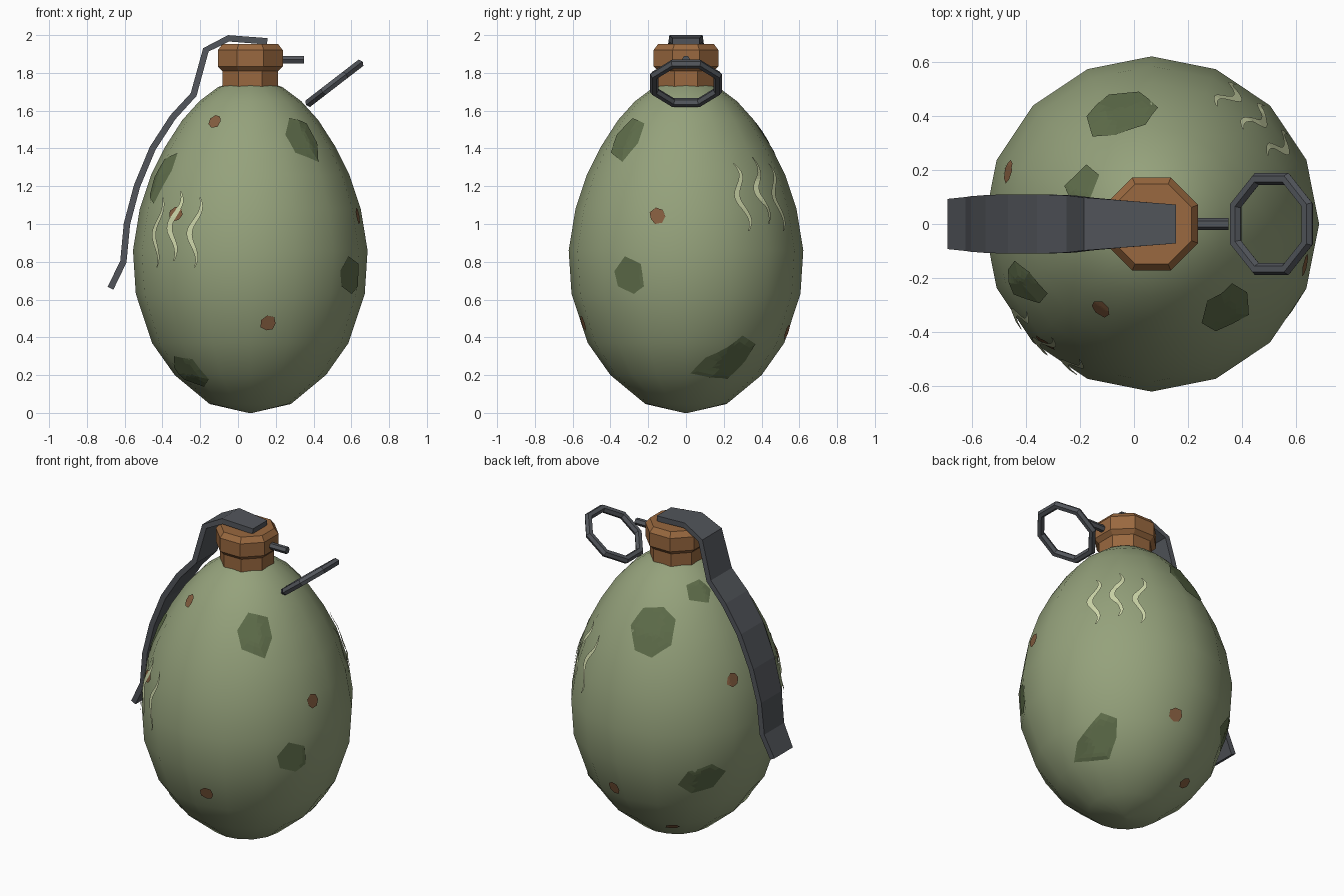
import bpy, random
from math import sin, cos, pi, radians, atan2
from mathutils import Vector
from mathutils.bvhtree import BVHTree

if "Cube" in bpy.data.objects:
    bpy.data.objects.remove(bpy.data.objects["Cube"])

random.seed(4)
CX = 0.065  # body axis


def material(name, rgb):
    m = bpy.data.materials.new(name)
    m.diffuse_color = (*rgb, 1)
    m.use_nodes = True
    m.node_tree.nodes["Principled BSDF"].inputs["Base Color"].default_value = m.diffuse_color
    return m


OLIVE = material("olive", (0.30, 0.36, 0.20))
MOSS = material("moss", (0.115, 0.155, 0.07))
RUST = material("rust", (0.23, 0.11, 0.05))
COPPER = material("copper", (0.32, 0.14, 0.05))
STEEL = material("steel", (0.085, 0.092, 0.105))
PALE = material("pale_green", (0.62, 0.68, 0.40))


def add(name, verts, faces, mat, smooth=False):
    me = bpy.data.meshes.new(name)
    me.from_pydata([tuple(v) for v in verts], [], faces)
    me.materials.append(mat)
    for p in me.polygons:
        p.use_smooth = smooth
    ob = bpy.data.objects.new(name, me)
    bpy.context.collection.objects.link(ob)
    return ob


def lathe(name, profile, n, mat, phase=0.0, smooth=False):
    verts, faces = [], []
    for r, z in profile:
        for i in range(n):
            a = phase + 2 * pi * i / n
            verts.append((CX + r * cos(a), r * sin(a), z))
    for k in range(len(profile) - 1):
        for i in range(n):
            j = (i + 1) % n
            faces.append((k * n + i, k * n + j, (k + 1) * n + j, (k + 1) * n + i))
    faces.append(tuple(reversed(range(n))))
    faces.append(tuple(range((len(profile) - 1) * n, len(profile) * n)))
    return add(name, verts, faces, mat, smooth)


# Egg-shaped body, 16 sides
egg = [(0.01, 0.0), (0.215, 0.047), (0.40, 0.2), (0.52, 0.37), (0.606, 0.63), (0.621, 0.86),
       (0.585, 1.08), (0.525, 1.26), (0.45, 1.41), (0.36, 1.55), (0.27, 1.65), (0.17, 1.725), (0.10, 1.75)]
body = lathe("egg_body", egg, 16, OLIVE, 0, True)
tree = BVHTree.FromPolygons([v.co.copy() for v in body.data.vertices],
                            [tuple(p.vertices) for p in body.data.polygons])

# Octagonal copper neck and cap
k = 1 / cos(pi / 8)
lathe("neck", [(0.148 * k, 1.72), (0.148 * k, 1.815), (0.13 * k, 1.825)], 8, COPPER, pi / 8)
lathe("cap", [(0.148 * k, 1.81), (0.172 * k, 1.835), (0.172 * k, 1.92), (0.148 * k, 1.952)], 8, COPPER, pi / 8)

# Safety lever: flat strip bent along a side path, (x, z, half width)
path = [(0.155, 1.967, 0.072), (-0.05, 1.983, 0.088), (-0.17, 1.922, 0.098), (-0.235, 1.685, 0.106),
        (-0.345, 1.565, 0.11), (-0.452, 1.40, 0.11), (-0.535, 1.20, 0.107), (-0.588, 1.0, 0.103),
        (-0.607, 0.80, 0.10), (-0.675, 0.66, 0.093)]
verts, faces = [], []
for i, (x, z, w) in enumerate(path):
    p, q = path[max(i - 1, 0)], path[min(i + 1, len(path) - 1)]
    d = Vector((q[0] - p[0], 0, q[1] - p[1])).normalized()
    nrm = Vector((d.z, 0, -d.x)) * 0.017
    c = Vector((x, 0, z))
    for s, t in ((1, 1), (1, -1), (-1, -1), (-1, 1)):
        verts.append(c + nrm * s + Vector((0, w * t, 0)))
for i in range(len(path) - 1):
    for e in range(4):
        f = (e + 1) % 4
        faces.append((4 * i + e, 4 * i + 4 + e, 4 * i + 4 + f, 4 * i + f))
n = 4 * len(path)
faces += [(0, 1, 2, 3), (n - 1, n - 2, n - 3, n - 4)]
add("safety_lever", verts, faces, STEEL)

# Pin stub and tilted octagonal pull ring
bpy.ops.mesh.primitive_cylinder_add(vertices=6, radius=0.022, depth=0.2,
                                    location=(0.25, 0, 1.87), rotation=(0, pi / 2, 0))
pin = bpy.context.object
pin.name = "pin"
pin.data.materials.append(STEEL)
bpy.ops.mesh.primitive_torus_add(major_segments=8, minor_segments=6, major_radius=0.181,
                                 minor_radius=0.024, location=(0.51, 0, 1.745))
ring = bpy.context.object
ring.name = "pull_ring"
ring.rotation_mode = 'QUATERNION'
ring.rotation_quaternion = (Vector((-0.235, 0, 0.305)).to_track_quat('Z', 'Y'))
for v in ring.data.vertices:  # put flats on the axes
    a, r = atan2(v.co.y, v.co.x) + pi / 8, v.co.xy.length
    v.co.x, v.co.y = r * cos(a), r * sin(a)
ring.data.materials.append(STEEL)


def decal_map(az, z, lift):
    """Return a function placing tangent offsets (u, v) just above the body."""
    a = radians(az)
    out = Vector((cos(a), sin(a), 0))
    hit, nor, _, _ = tree.ray_cast(Vector((CX, 0, z)) + out * 2, -out)
    nor = (out * nor.xy.length + Vector((0, 0, nor.z))).normalized()
    right = Vector((-sin(a), cos(a), 0))
    up = nor.cross(right)

    def place(u, v):
        p, m, _, _ = tree.ray_cast(hit + right * u + up * v + nor * 0.5, -nor)
        if p is None:
            p, m, _, _ = tree.find_nearest(hit + right * u + up * v)
        return p + m * lift
    return place


def patch(name, az, z, outline, mat, lift):
    place = decal_map(az, z, lift)
    n, rings = len(outline) * 2, 5
    pts = []  # each outline edge is halved
    for i, (u, v) in enumerate(outline):
        u2, v2 = outline[(i + 1) % len(outline)]
        pts += [(u, v), ((u + u2) / 2, (v + v2) / 2)]
    verts, faces = [place(0, 0)], []
    for r in range(1, rings + 1):
        verts += [place(u * r / rings, v * r / rings) for u, v in pts]
    for i in range(n):
        j = (i + 1) % n
        faces.append((0, 1 + i, 1 + j))
        for r in range(rings - 1):
            b = 1 + r * n
            faces.append((b + i, b + n + i, b + n + j, b + j))
    add(name, verts, faces, mat)


# Moss blotches: angle, height, outline in the tangent plane
blotches = [
    (-49, 1.45, [(-0.10, 0.03), (-0.03, 0.13), (0.08, 0.10), (0.10, -0.02), (0.05, -0.14), (-0.08, -0.08)]),
    (-155, 1.25, [(-0.07, -0.10), (0.02, -0.15), (0.09, 0.04), (0.07, 0.14), (-0.03, 0.10), (-0.09, 0.0)]),
    (-30, 0.73, [(-0.09, 0.02), (-0.02, 0.10), (0.08, 0.06), (0.09, -0.06), (0.03, -0.10), (-0.07, -0.06)]),
    (-143, 0.22, [(-0.12, 0.02), (-0.05, 0.10), (0.09, 0.08), (0.11, -0.06), (0.03, -0.11), (-0.09, -0.06)]),
    (28, 0.27, [(-0.17, -0.09), (-0.12, 0.02), (-0.02, 0.10), (0.06, 0.16), (0.15, 0.11), (0.12, 0.0), (0.05, -0.11)]),
    (106, 1.43, [(-0.14, 0.02), (-0.08, 0.13), (0.04, 0.15), (0.12, 0.09), (0.12, -0.06), (0.02, -0.15), (-0.09, -0.12)]),
    (150, 1.62, [(-0.07, -0.04), (-0.06, 0.05), (0.03, 0.07), (0.08, 0.0), (0.04, -0.08)]),
    (139, 0.56, [(-0.13, -0.04), (-0.08, 0.07), (0.06, 0.10), (0.15, 0.03), (0.08, -0.08), (-0.05, -0.10)]),
]
for i, (az, z, outline) in enumerate(blotches):
    patch(f"moss_blotch_{i + 1}", az, z, outline, MOSS, 0.005)

# Rust spots: angle, height
spots = [(-121, 1.54), (-132, 1.05), (-80, 0.475), (-15, 1.04), (160, 1.15), (83, 0.43), (121, 0.17)]
for i, (az, z) in enumerate(spots):
    outline = []
    for s in range(7):
        r = random.uniform(0.036, 0.048)
        outline.append((r * cos(s * 2 * pi / 7), r * sin(s * 2 * pi / 7)))
    patch(f"rust_spot_{i + 1}", az, z, outline, RUST, 0.008)

# Two groups of three wavy marks with tapered ends
for group, (az, z) in {"front": (-132, 0.96), "back": (45, 1.15)}.items():
    place = decal_map(az, z, 0.011)
    for m in (-1, 0, 1):
        verts, faces, steps = [], [], 24
        for s in range(steps + 1):
            t = s / steps
            u = 0.13 * m + 0.028 * sin(2 * pi * 1.4 * t + 0.4)
            v = (t - 0.5) * 0.37 + (0.03 if m == 0 else 0)
            w = 0.004 + 0.014 * sin(pi * t)
            verts += [place(u - w, v), place(u + w, v)]
            if s:
                b = 2 * s
                faces.append((b - 2, b - 1, b + 1, b))
        add(f"{group}_wave_mark_{m + 2}", verts, faces, PALE)
